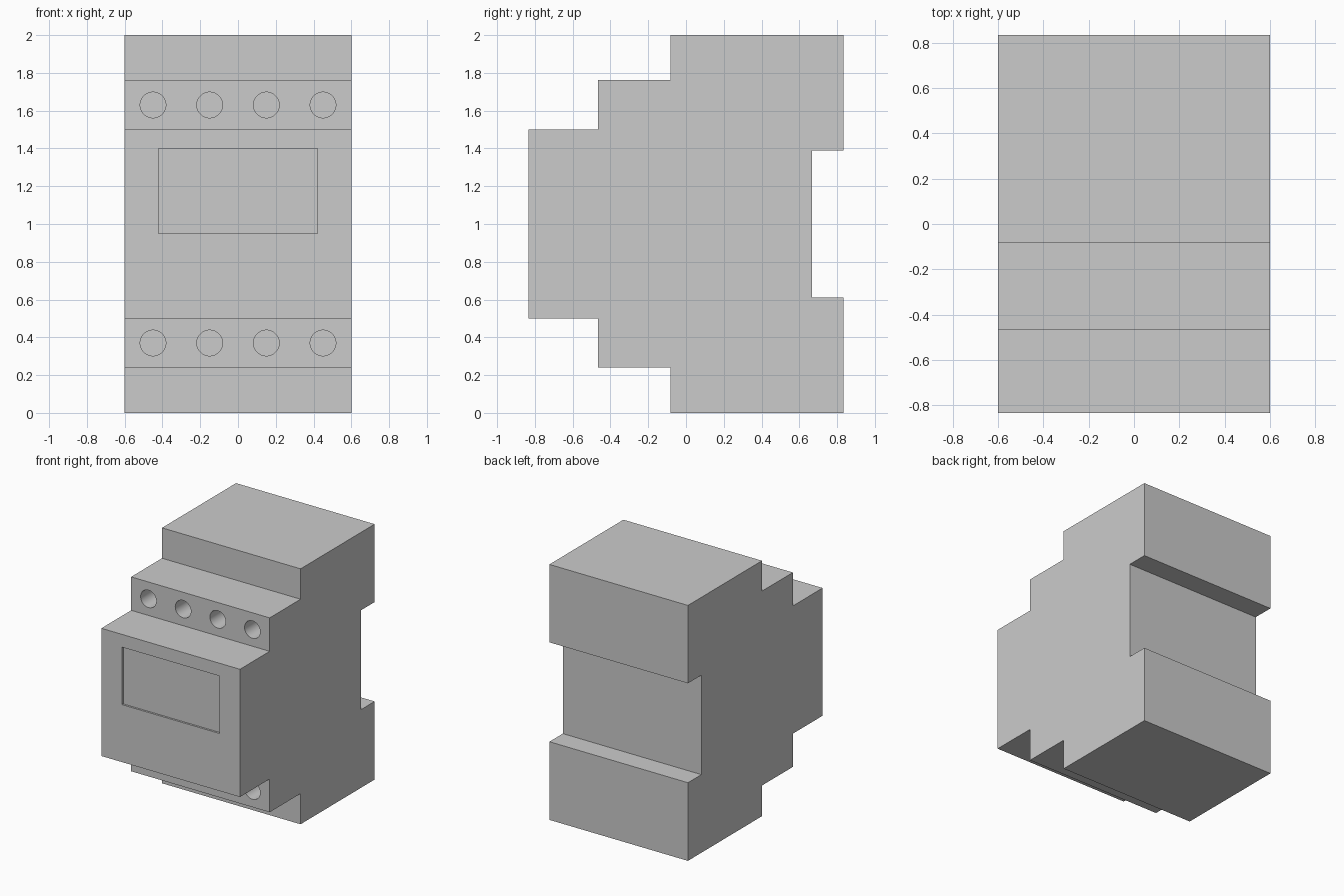
import bpy, bmesh
from math import pi
from mathutils import Matrix

if "Cube" in bpy.data.objects:
    bpy.data.objects.remove(bpy.data.objects["Cube"])

HALF_W = 0.6

# Stepped side profile (y, z), symmetric front steps and a rail notch at the back
profile = [(-0.833, 0.5), (-0.465, 0.5), (-0.465, 0.24), (-0.083, 0.24),
           (-0.083, 0), (0.833, 0), (0.833, 0.612), (0.667, 0.612),
           (0.667, 1.39), (0.833, 1.39), (0.833, 2), (-0.083, 2),
           (-0.083, 1.762), (-0.465, 1.762), (-0.465, 1.5), (-0.833, 1.5)]


def mesh_object(name, bm):
    bmesh.ops.recalc_face_normals(bm, faces=bm.faces)
    mesh = bpy.data.meshes.new(name)
    bm.to_mesh(mesh)
    bm.free()
    obj = bpy.data.objects.new(name, mesh)
    bpy.context.collection.objects.link(obj)
    return obj


# Housing: profile extruded across the width
bm = bmesh.new()
side = bm.faces.new([bm.verts.new((-HALF_W, y, z)) for y, z in profile])
ext = bmesh.ops.extrude_face_region(bm, geom=[side], use_keep_orig=True)
verts = [v for v in ext["geom"] if isinstance(v, bmesh.types.BMVert)]
bmesh.ops.translate(bm, verts=verts, vec=(2 * HALF_W, 0, 0))
housing = mesh_object("meter_housing", bm)

# Cutter: terminal screw holes on both steps
bm = bmesh.new()
for z in (0.37, 1.63):
    for x in (-0.45, -0.15, 0.15, 0.45):
        bmesh.ops.create_cone(
            bm, cap_ends=True, segments=48, radius1=0.068, radius2=0.068, depth=0.4,
            matrix=Matrix.Translation((x, -0.465, z)) @ Matrix.Rotation(pi / 2, 4, 'X'))

# Cutter: shallow display window
recess = 0.015
bmesh.ops.create_cube(
    bm, size=1,
    matrix=Matrix.Translation((0, -0.833, 1.175)) @ Matrix.Diagonal((0.842, 2 * recess, 0.45, 1)))
cutter = mesh_object("hole_and_display_cutter", bm)
cutter.hide_render = True

# Cut the holes and window, then drop the helper
bpy.context.view_layer.objects.active = housing
housing.select_set(True)
cut = housing.modifiers.new("recesses", 'BOOLEAN')
cut.operation = 'DIFFERENCE'
cut.solver = 'EXACT'
cut.object = cutter
bpy.ops.object.modifier_apply(modifier=cut.name)
bpy.data.objects.remove(cutter)

bpy.ops.object.shade_smooth_by_angle()
